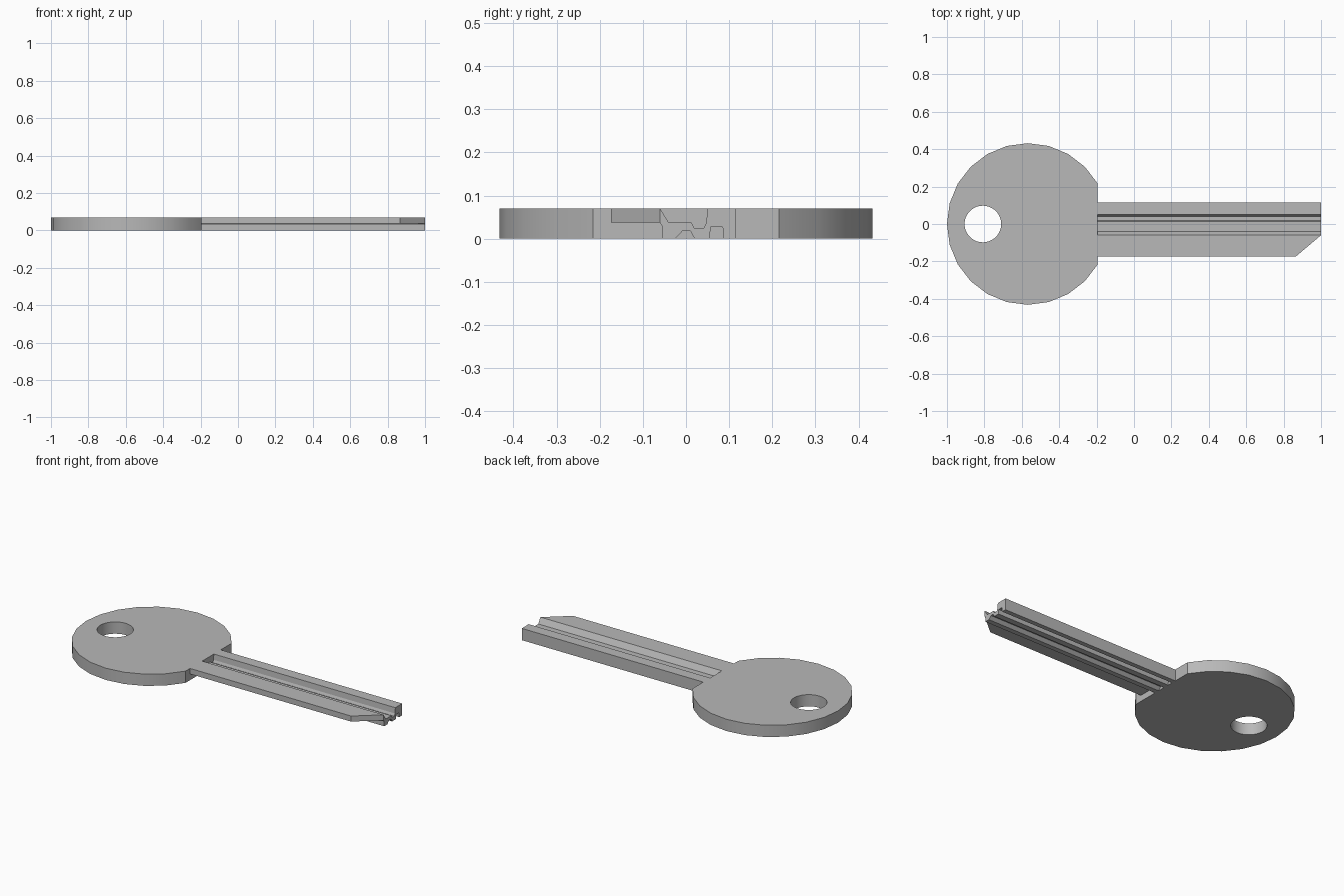
import bpy
import bmesh
from math import radians, sin, cos
from mathutils import Vector

cube = bpy.data.objects.get("Cube")
if cube:
    bpy.data.objects.remove(cube, do_unlink=True)

THICK = 0.07       # key thickness
RADIUS = 0.432     # head radius
HEAD_X = -1 + RADIUS
BLADE_X = HEAD_X + RADIUS * cos(radians(30))   # flat side where the blade starts

steel = bpy.data.materials.new("grey steel")
steel.use_nodes = True
steel.diffuse_color = (0.48, 0.48, 0.48, 1)
steel.node_tree.nodes["Principled BSDF"].inputs["Base Color"].default_value = steel.diffuse_color


def prism(name, outline, direction):
    """Extrude a closed planar outline along a direction."""
    bm = bmesh.new()
    face = bm.faces.new([bm.verts.new(p) for p in outline])
    moved = bmesh.ops.extrude_face_region(bm, geom=[face], use_keep_orig=True)["geom"]
    bmesh.ops.translate(bm, vec=Vector(direction),
                        verts=[g for g in moved if isinstance(g, bmesh.types.BMVert)])
    bmesh.ops.recalc_face_normals(bm, faces=bm.faces[:])
    mesh = bpy.data.meshes.new(name)
    bm.to_mesh(mesh)
    bm.free()
    mesh.materials.append(steel)
    obj = bpy.data.objects.new(name, mesh)
    bpy.context.collection.objects.link(obj)
    return obj


def arc(cx, r, start, end, step, z):
    return [(cx + r * cos(radians(a)), r * sin(radians(a)), z)
            for a in range(start, end, step)]


# Round head, cut flat on the blade side
head = prism("head", arc(HEAD_X, RADIUS, 30, 331, 15, 0), (0, 0, THICK))

# Key ring hole
cutter = prism("ring_hole_cutter", arc(-0.808, 0.098, 0, 360, 10, -0.1), (0, 0, 0.3))
cutter.hide_render = True
hole = head.modifiers.new("ring hole", "BOOLEAN")
hole.operation = "DIFFERENCE"
hole.solver = "EXACT"
hole.object = cutter
bpy.context.view_layer.objects.active = head
bpy.ops.object.select_all(action="DESELECT")
head.select_set(True)
bpy.ops.object.modifier_apply(modifier=hole.name)
bpy.data.objects.remove(cutter, do_unlink=True)
bpy.ops.object.shade_smooth_by_angle(angle=radians(30))

# Grooved blade core: one y-z section swept along x
section = [
    (-0.06, 0.037), (-0.055, 0.028), (-0.055, 0),              # lower side wall
    (-0.025, 0), (-0.008, 0.018), (0.01, 0.018), (0.02, 0),    # sloped lower groove
    (0.055, 0), (0.057, 0.027), (0.085, 0.027), (0.087, 0),    # square lower groove
    (0.115, 0), (0.115, THICK), (0.05, THICK),                 # spine
    (0.047, 0.037), (0.04, 0.023), (0.02, 0.023), (0.013, 0.037),
    (-0.04, 0.037), (-0.06, THICK),                            # stepped upper groove
]
prism("blade_core", [(BLADE_X, y, z) for y, z in section], (1 - BLADE_X, 0, 0))

# Uncut blade edge with a slanted tip
edge = [(BLADE_X, -0.06), (BLADE_X, -0.174), (0.865, -0.174), (1, -0.06)]
prism("blade_edge", [(x, y, 0.037) for x, y in edge], (0, 0, THICK - 0.037))
